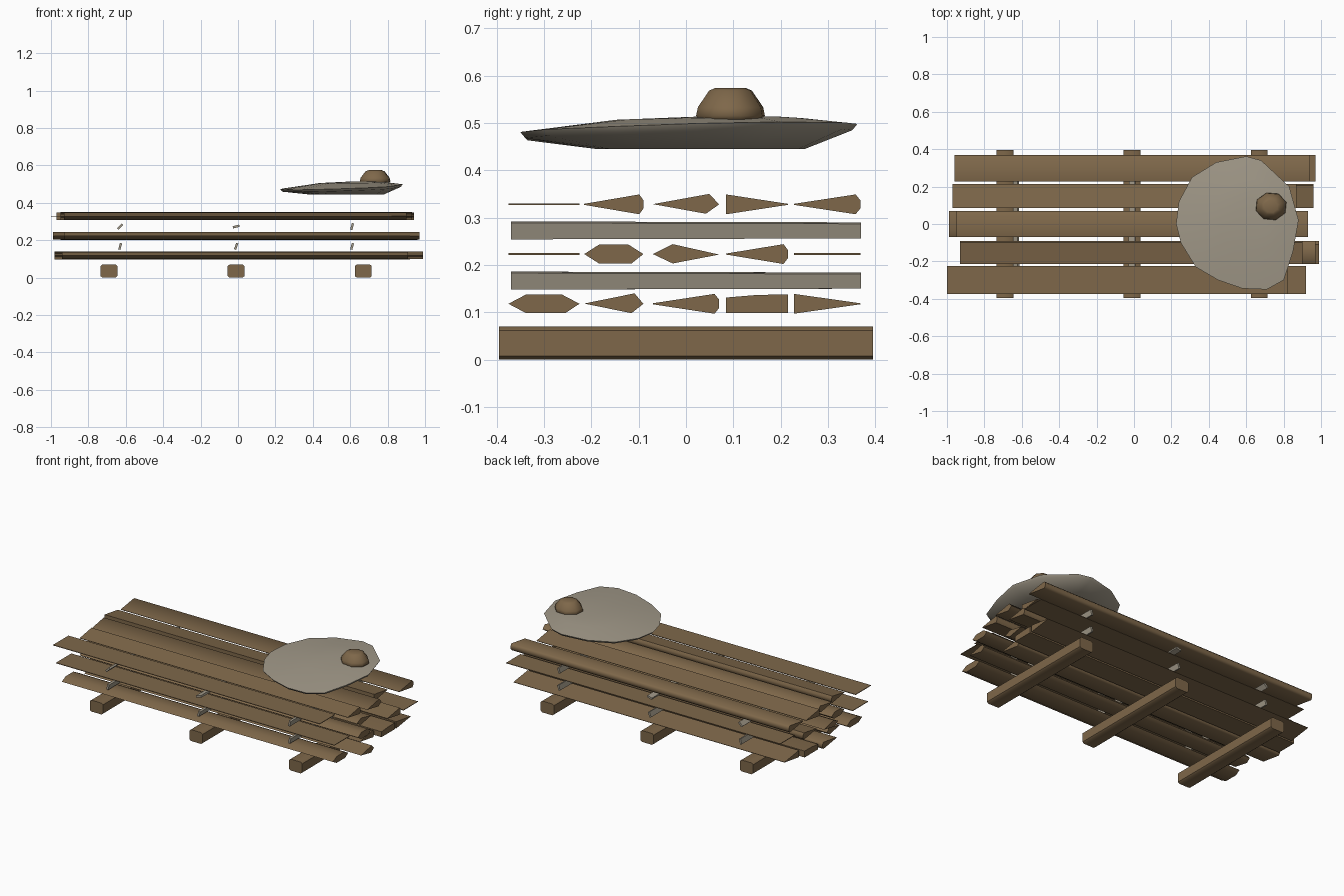
import bpy, bmesh, math
from mathutils import Vector

cube = bpy.data.objects.get("Cube")
if cube:
    bpy.data.objects.remove(cube, do_unlink=True)


def material(name, rgb):
    m = bpy.data.materials.new(name)
    m.use_nodes = True
    m.diffuse_color = (*rgb, 1)
    m.node_tree.nodes["Principled BSDF"].inputs["Base Color"].default_value = (*rgb, 1)
    return m


wood = material("brown wood", (0.21, 0.137, 0.068))
stone = material("grey stone", (0.36, 0.32, 0.25))


def loft(name, rings, mat, angle=50):
    """Skin a list of equal-length point rings and cap both ends."""
    bm = bmesh.new()
    loops = [[bm.verts.new(p) for p in ring] for ring in rings]
    n = len(loops[0])
    for a, b in zip(loops, loops[1:]):
        for i in range(n):
            j = (i + 1) % n
            bm.faces.new((a[i], a[j], b[j], b[i]))
    bm.faces.new(loops[0])
    bm.faces.new(loops[-1])
    bmesh.ops.recalc_face_normals(bm, faces=bm.faces)
    mesh = bpy.data.meshes.new(name)
    bm.to_mesh(mesh)
    bm.free()
    ob = bpy.data.objects.new(name, mesh)
    bpy.context.collection.objects.link(ob)
    mesh.materials.append(mat)
    bpy.ops.object.select_all(action='DESELECT')
    ob.select_set(True)
    bpy.context.view_layer.objects.active = ob
    bpy.ops.object.shade_smooth_by_angle(angle=math.radians(angle))
    return ob


# Three bearer beams with softly chamfered edges
for side, x in (("right", -0.69), ("middle", -0.01), ("left", 0.67)):
    section = [(-.045, .008), (-.035, 0), (.035, 0), (.045, .008),
               (.045, .062), (.035, .07), (-.035, .07), (-.045, .062)]
    loft(side + "_bearer_beam",
         [[(x + u, y, v) for u, v in section] for y in (-.395, .395)], wood)

# Rough plank cross-sections: u runs across the plank, v through its thickness
SECTIONS = {
    "flat": [(0, .08), (0, -.08), (1, -.08), (1, .08)],
    "wedge_back": [(0, .05), (0, -.05), (.93, -.95), (1, -.4), (1, .4), (.93, .95)],
    "wedge_front": [(0, .95), (0, -.95), (1, -.05), (1, .05)],
    "diamond_back": [(0, .02), (.8, -.9), (1, 0), (.85, 1)],
    "diamond_front": [(0, 0), (.3, -.9), (1, -.05), (.3, .95)],
    "hexagon": [(0, 0), (.25, -.9), (.8, -.9), (1, 0), (.75, .9), (.25, .9)],
    "block": [(0, .6), (0, -.9), (1, -.9), (1, .9), (.5, .85)],
}
ROWS = [(-.375, -.225), (-.215, -.09), (-.07, .07), (.085, .215), (.228, .368)]
LAYERS = {
    "bottom": (.118, [("hexagon", -.94, .91), ("diamond_back", -.90, .99),
                      ("wedge_back", -.98, .88), ("block", -.96, .92),
                      ("wedge_front", -.93, .92)]),
    "middle": (.223, [("flat", -.98, .92), ("hexagon", -.93, .97),
                      ("diamond_front", -.99, .86), ("wedge_back", -.95, .96),
                      ("flat", -.90, .97)]),
    "top": (.328, [("flat", -1.0, .82), ("wedge_back", -.93, .90),
                   ("diamond_back", -.95, .93), ("wedge_front", -.97, .87),
                   ("wedge_back", -.96, .94)]),
}
for layer, (z, planks) in LAYERS.items():
    for row, (kind, x0, x1) in enumerate(planks):
        y0, y1 = ROWS[row]
        rings = [[(x, y0 + u * (y1 - y0), z + .022 * v) for u, v in SECTIONS[kind]]
                 for x in (x0, x1)]
        loft(f"{layer}_plank_{row + 1}", rings, wood, 60)

# Thin spacer sticks between the layers, each tilted a little
for level, z, tilts in (("lower", .167, (15, 20, 15)), ("upper", .273, (45, 75, 15))):
    for i, (x, tilt) in enumerate(zip((-.63, -.01, .61), tilts)):
        t = math.radians(tilt)
        rings = []
        for y, h in ((-.37, .018), (.37, .016)):
            corners = [(-.006, -h), (.006, -h), (.006, h), (-.006, h)]
            rings.append([(x + u * math.cos(t) + v * math.sin(t), y,
                           z - u * math.sin(t) + v * math.cos(t)) for u, v in corners])
        loft(f"{level}_spacer_{i + 1}", rings, stone, 60)

# Flat weight stone: rim outline with a shrunken underside and a domed top
rim = [(.225, 0), (.24, .12), (.31, .25), (.44, .33), (.60, .362), (.68, .34),
       (.83, .20), (.88, .02), (.85, -.15), (.80, -.30), (.71, -.35),
       (.58, -.345), (.45, -.30), (.33, -.23), (.25, -.10)]


def scaled(centre, s, z, rim_lift=0.0):
    c = Vector(centre)
    pts = [c + (Vector(p) - c) * s for p in rim]
    return [(p.x, p.y, z + rim_lift * (.04 * (p.x - .55) + .03 * p.y)) for p in pts]


loft("weight_stone", [scaled((.62, .07), .62, .445), scaled((.6, 0), .97, .472, 1),
                      scaled((.6, 0), 1, .485, 1), scaled((.68, .1), .55, .506, .4),
                      scaled((.7, .14), .2, .514)], stone, 70)

# Knob on the stone
knob = []
for r, z in ((.07, .503), (.08, .515), (.076, .533), (.05, .568), (.035, .574)):
    knob.append([(.733 + 1.07 * r * math.cos(a), .094 + .95 * r * math.sin(a), z)
                 for a in (math.tau * i / 8 + .3 for i in range(8))])
loft("knob", knob, wood, 60)
